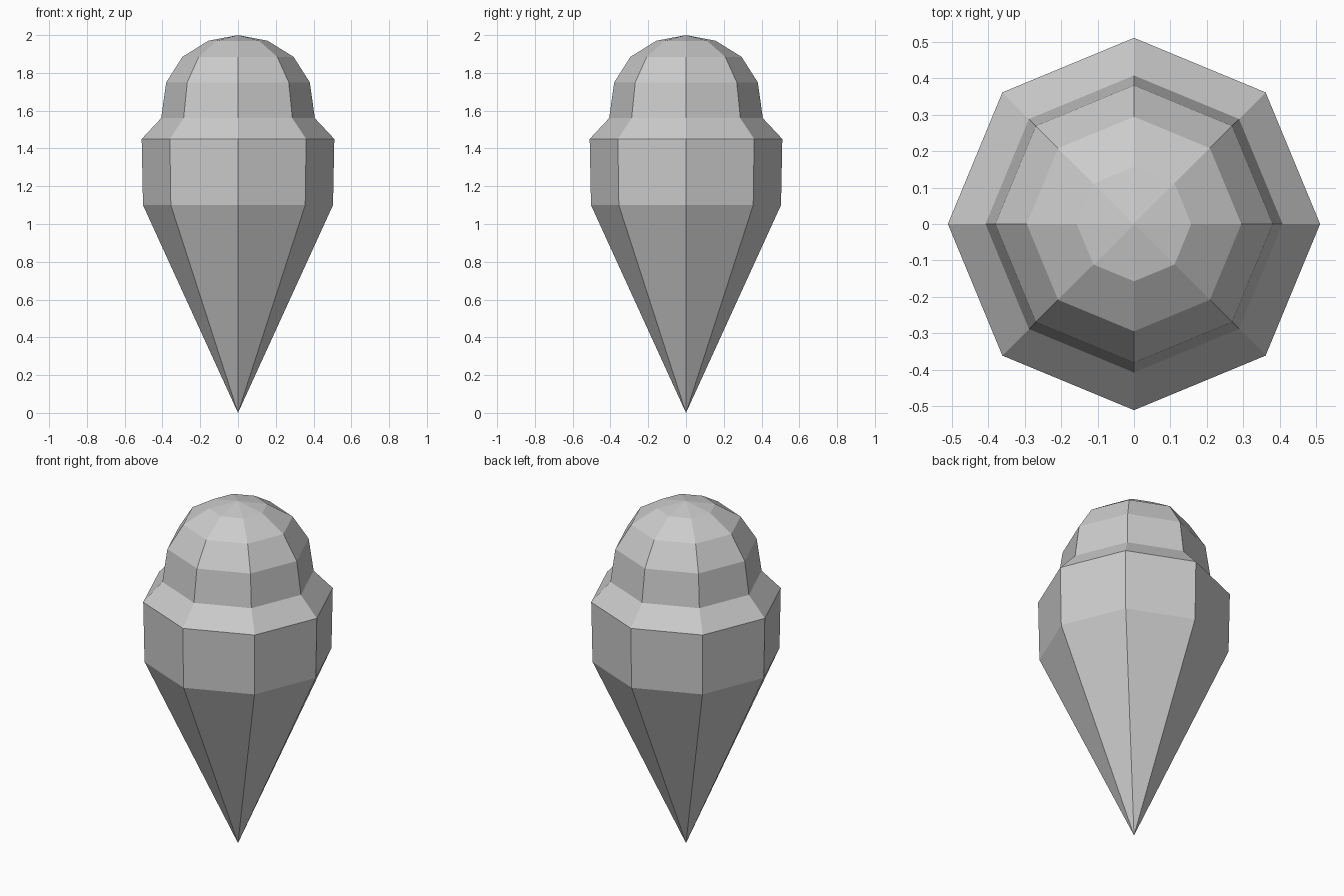
import bpy, bmesh
from math import cos, sin, tau

if "Cube" in bpy.data.objects:
    bpy.data.objects.remove(bpy.data.objects["Cube"])

SIDES = 8


def lathe(name, profile):
    """Revolve (radius, z) points, listed bottom to top, into a flat-faced solid."""
    bm = bmesh.new()
    rings = []
    for r, z in profile:
        if r == 0:
            rings.append([bm.verts.new((0, 0, z))] * SIDES)
        else:
            rings.append([bm.verts.new((r * cos(tau * i / SIDES), r * sin(tau * i / SIDES), z))
                          for i in range(SIDES)])
    for low, high in zip(rings, rings[1:]):
        for i in range(SIDES):
            j = (i + 1) % SIDES
            corners = dict.fromkeys((low[i], low[j], high[j], high[i]))
            bm.faces.new(list(corners))
    bmesh.ops.recalc_face_normals(bm, faces=bm.faces)
    mesh = bpy.data.meshes.new(name)
    bm.to_mesh(mesh)
    bm.free()
    obj = bpy.data.objects.new(name, mesh)
    bpy.context.collection.objects.link(obj)
    return obj


# Pointed cone with its upright collar
cone = lathe("cone", [(0, 0), (0.503, 1.10), (0.51, 1.45)])

# Sloping ledge and rounded scoop on top
scoop = lathe("scoop", [(0.51, 1.45), (0.407, 1.56), (0.38, 1.75),
                        (0.294, 1.885), (0.157, 1.97), (0, 2.0)])

# Make sure the open shells face outward
for obj in (cone, scoop):
    face = obj.data.polygons[0]
    if face.normal.x * face.center.x + face.normal.y * face.center.y < 0:
        obj.data.flip_normals()
